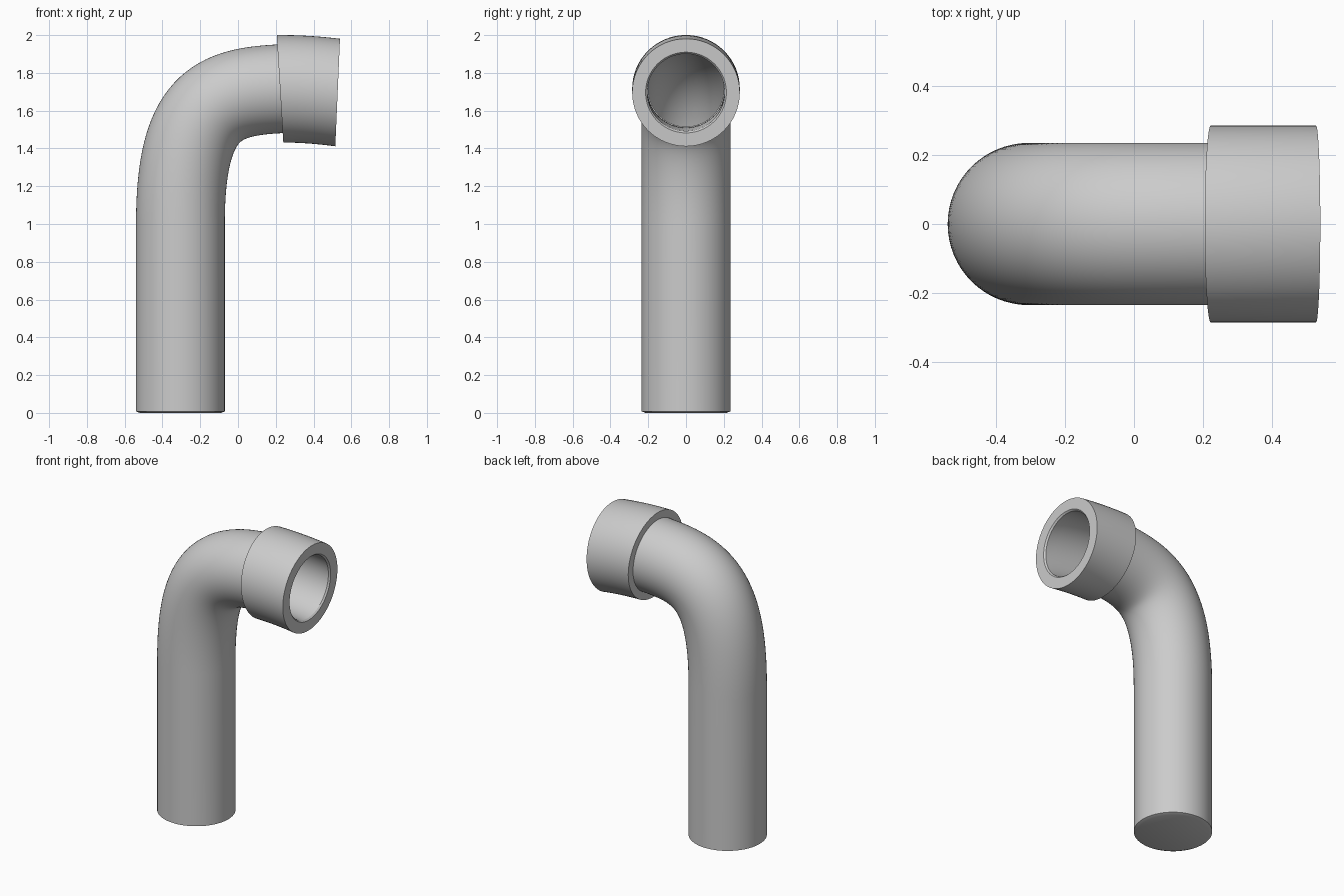
import bpy, bmesh, math
from mathutils import Vector

if "Cube" in bpy.data.objects:
    bpy.data.objects.remove(bpy.data.objects["Cube"])

SIDES = 64


def bezier(p, t):
    """Point and heading of a cubic curve in the xz plane."""
    p = [Vector(q) for q in p]
    s = 1 - t
    c = p[0]*s**3 + p[1]*3*s*s*t + p[2]*3*s*t*t + p[3]*t**3
    d = (p[1]-p[0])*s*s + (p[2]-p[1])*2*s*t + (p[3]-p[2])*t*t
    return c.x, c.y, math.atan2(d.y, d.x)


def sweep(name, rings, closed=False):
    """Skin circular rings given as (x, z, heading, radius)."""
    bm = bmesh.new()
    loops = []
    for x, z, a, r in rings:
        loop = []
        for i in range(SIDES):
            u = 2*math.pi*i/SIDES
            k = r*math.cos(u)
            loop.append(bm.verts.new((x - k*math.sin(a), r*math.sin(u), z + k*math.cos(a))))
        loops.append(loop)
    pairs = list(zip(loops, loops[1:]))
    if closed:
        pairs.append((loops[-1], loops[0]))
    for p, q in pairs:
        for i in range(SIDES):
            j = (i+1) % SIDES
            bm.faces.new((p[i], p[j], q[j], q[i]))
    if not closed:
        bm.faces.new(loops[0])
        bm.faces.new(loops[-1])
    bmesh.ops.recalc_face_normals(bm, faces=bm.faces)
    me = bpy.data.meshes.new(name)
    bm.to_mesh(me)
    bm.free()
    ob = bpy.data.objects.new(name, me)
    bpy.context.collection.objects.link(ob)
    bpy.ops.object.select_all(action='DESELECT')
    ob.select_set(True)
    bpy.context.view_layer.objects.active = ob
    bpy.ops.object.shade_smooth_by_angle(angle=math.radians(30))


# Bent pipe: straight leg, elbow, hollow inside with a closed foot
up = math.pi/2
bend = [(-0.305, 1.0), (-0.305, 1.63), (-0.11, 1.699), (0.225, 1.716)]
path = [bezier(bend, i/32) for i in range(33)]
outer = [(-0.305, 0, up, 0.215), (-0.305, 0.008, up, 0.235)]
outer += [(*p, 0.235) for p in path]
inner = [(*p, 0.2) for p in reversed(path)] + [(-0.305, 0.03, up, 0.2)]
sweep("bent_pipe", outer + inner)

# Socket collar: thick ring that droops slightly along its length
mouth = []
for i in range(9):
    t = i/8
    mouth.append((0.2225 + 0.305*t, 1.716 - 0.02*t*t, math.radians(3.5 - 6*t)))
collar = [(*p, 0.285) for p in mouth]
collar.append((*mouth[-1], 0.214))            # front rim
x, z, a = mouth[-1]
collar.append((x - 0.01, z, a, 0.205))        # eased bore edge
collar += [(*p, 0.205) for p in reversed(mouth[:-1])]
sweep("socket_collar", collar, closed=True)
